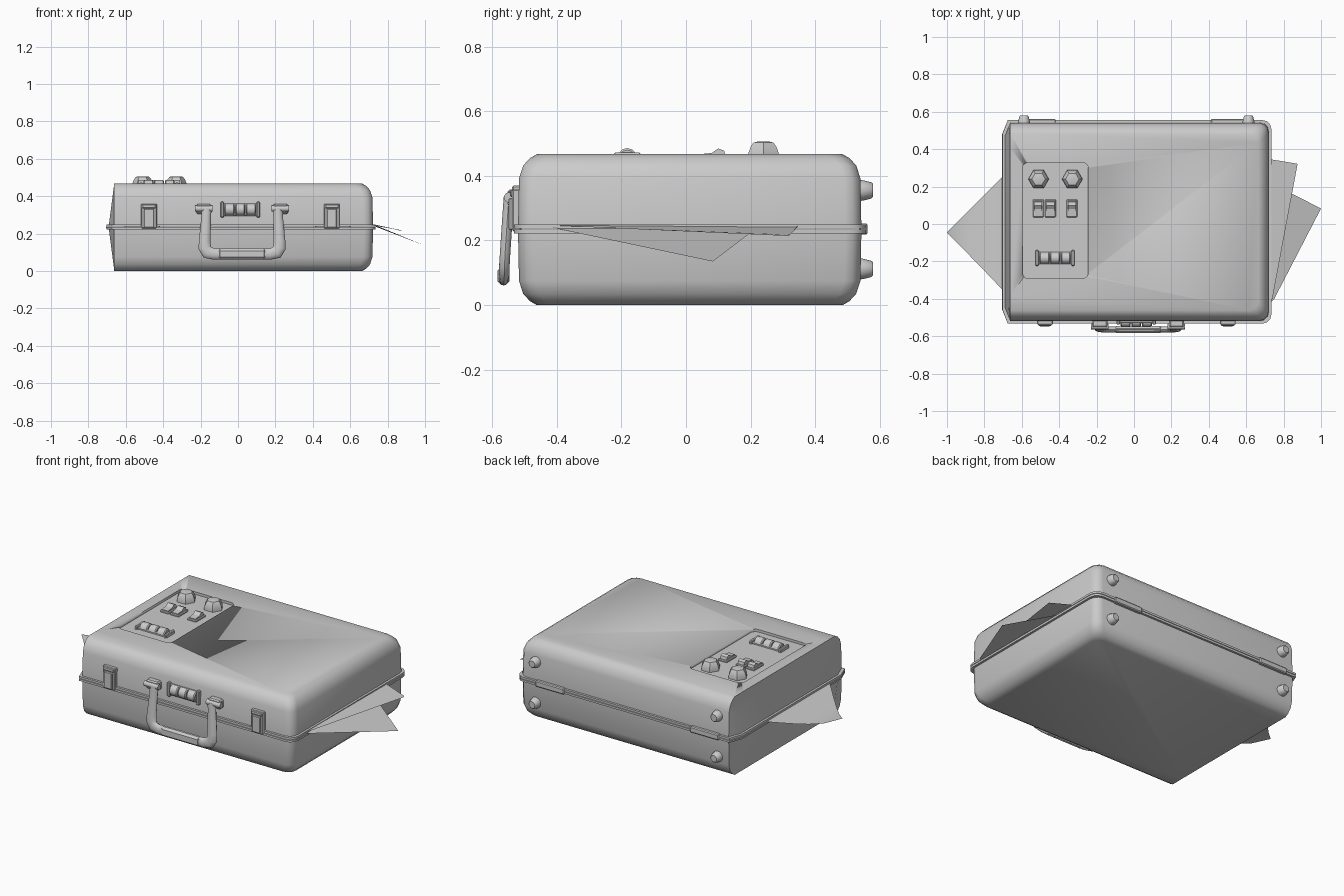
import bpy, bmesh, math
from mathutils import Vector, Matrix

if "Cube" in bpy.data.objects:
    bpy.data.objects.remove(bpy.data.objects["Cube"])

grey = bpy.data.materials.new("plain_grey")
grey.diffuse_color = (0.6, 0.6, 0.6, 1)
grey.use_nodes = True
grey.node_tree.nodes["Principled BSDF"].inputs["Base Color"].default_value = (0.6, 0.6, 0.6, 1)


def finish(name, bm, angle=40):
    bmesh.ops.recalc_face_normals(bm, faces=bm.faces)
    mesh = bpy.data.meshes.new(name)
    bm.to_mesh(mesh)
    bm.free()
    mesh.materials.append(grey)
    obj = bpy.data.objects.new(name, mesh)
    bpy.context.collection.objects.link(obj)
    bpy.ops.object.select_all(action="DESELECT")
    obj.select_set(True)
    bpy.context.view_layer.objects.active = obj
    bpy.ops.object.shade_smooth_by_angle(angle=math.radians(angle))
    return obj


def loft(name, rings, angle=40, closed=False):
    """Skin a list of equal-length rings; cap the ends unless closed."""
    bm = bmesh.new()
    vs = [[bm.verts.new(p) for p in ring] for ring in rings]
    for a, b in zip(vs, vs[1:] + (vs[:1] if closed else [])):
        for i in range(len(a)):
            j = (i + 1) % len(a)
            bm.faces.new((a[i], a[j], b[j], b[i]))
    if not closed:
        bm.faces.new(vs[0])
        bm.faces.new(vs[-1])
    return finish(name, bm, angle)


def box(name, x, y, z, bevel=0.004):
    bm = bmesh.new()
    bmesh.ops.create_cube(bm, size=1)
    for v in bm.verts:
        v.co = [(r[0] + r[1]) / 2 + c * (r[1] - r[0]) for r, c in zip((x, y, z), v.co)]
    if bevel:
        bmesh.ops.bevel(bm, geom=bm.edges[:], offset=bevel, segments=1, affect="EDGES")
    return finish(name, bm, 30)


def lathe(name, profile, sides, matrix, angle=40):
    """Rings from (radius, height) pairs around local z."""
    return loft(name, [[matrix @ Vector((r * math.cos(math.tau * i / sides),
                                         r * math.sin(math.tau * i / sides), h))
                        for i in range(sides)] for r, h in profile], angle)


def rounded_rect(x0, x1, y0, y1, z, r, steps=4):
    pts = []
    for k, (cx, cy) in enumerate(((x1 - r, y1 - r), (x0 + r, y1 - r),
                                  (x0 + r, y0 + r), (x1 - r, y0 + r))):
        for s in range(steps + 1):
            a = math.pi / 2 * (k + s / steps)
            pts.append((cx + r * math.cos(a), cy + r * math.sin(a), z))
    return pts


def case_ring(z, inset):
    """Outline with rounded right-hand corners and a faceted, bulging left-hand end."""
    y0, y1, x1, r = -0.52 + inset, 0.543 - inset, 0.722 - inset, 0.05
    xl = -0.692 + 0.03 * abs(z - 0.235) / 0.23 + min(inset, 0)
    xc = -0.662 + min(inset, 0)
    pts = [(xc, y1, z), (xl, y1 - 0.075, z), (xl, y0 + 0.075, z), (xc, y0, z)]
    for cy, start in ((y0 + r, -90), (y1 - r, 0)):
        for s in range(4):
            a = math.radians(start + 30 * s)
            pts.append((x1 - r + r * math.cos(a), cy + r * math.sin(a), z))
    return pts


# Case shells and the rim between them
shell = [(0.0, 0.058), (0.012, 0.037), (0.035, 0.016), (0.075, 0.003), (0.228, 0.0)]
loft("case_base", [case_ring(z, i) for z, i in shell])
lid = loft("case_lid", [case_ring(0.467 - z, i) for z, i in shell])
for name, z0, z1 in (("lower_rim", 0.222, 0.234), ("upper_rim", 0.237, 0.249)):
    loft(name, [case_ring(z0, -0.013), case_ring(z1, -0.013)])

# Recessed control panel cut into the lid
cutter = loft("panel_cutter", [rounded_rect(-0.597, -0.245, -0.29, 0.328, z, 0.03)
                               for z in (0.452, 0.5)])
cutter.hide_render = True
cutter.hide_set(True)
cut = lid.modifiers.new("panel_recess", "BOOLEAN")
cut.object, cut.operation, cut.solver = cutter, "DIFFERENCE", "EXACT"

# Hexagonal domed knobs
for n, x in enumerate((-0.51, -0.33)):
    lathe(f"knob_{n + 1}", [(0.055, 0.445), (0.055, 0.468), (0.046, 0.49), (0.036, 0.503),
                            (0.022, 0.506)], 6, Matrix.Translation((x, 0.24, 0)), 35)

# Rocker switches: a frame and a tilted rocker
for n, x in enumerate((-0.512, -0.447, -0.332)):
    box(f"switch_frame_{n + 1}", (x - 0.029, x + 0.029), (0.036, 0.132), (0.445, 0.462))
    loft(f"switch_rocker_{n + 1}", [[(x + s * 0.021, y, z) for y, z in (
        (0.042, 0.455), (0.042, 0.467), (0.08, 0.471), (0.1, 0.485), (0.118, 0.478),
        (0.124, 0.455))] for s in (-1, 1)], 20)


def number_lock(name, cx, matrix):
    """Three faceted wheels between end blocks on a plate; local z points outward."""
    def place(obj):
        obj.data.transform(matrix)
    place(box(name + "_plate", (cx - 0.1, cx + 0.1), (-0.033, 0.033), (-0.012, 0.008)))
    for s in (-1, 1):
        e = cx + s * 0.096
        place(box(f"{name}_end_{'right' if s < 0 else 'left'}",
                  (e - 0.009, e + 0.009), (-0.042, 0.042), (-0.012, 0.016)))
    spin = Matrix.Rotation(math.pi / 2, 4, "Y")
    for k in (-1, 0, 1):
        wheel = lathe(f"{name}_wheel_{k + 2}", [(0.026, -0.026), (0.032, -0.021),
                      (0.032, 0.021), (0.026, 0.026)], 12,
                      Matrix.Translation((cx + k * 0.057, 0, -0.002)) @ spin, 35)
        place(wheel)


number_lock("panel_lock", 0, Matrix.Translation((-0.422, -0.182, 0.456)))
number_lock("front_lock", 0, Matrix.Translation((0.012, -0.522, 0.328))
            @ Matrix.Rotation(math.pi / 2, 4, "X"))

# Front latches
for side, x in (("right", -0.476), ("left", 0.502)):
    box(f"latch_plate_{side}", (x - 0.042, x + 0.042), (-0.538, -0.51), (0.228, 0.358))
    box(f"latch_tab_{side}", (x - 0.027, x + 0.027), (-0.549, -0.53), (0.232, 0.332))
    box(f"latch_catch_{side}", (x - 0.036, x + 0.036), (-0.545, -0.51), (0.335, 0.356))

# Carrying handle: a flattened U swept along a path
hx = 0.022
path = [(-0.19, 0.335, -0.548), (-0.193, 0.28, -0.552), (-0.2, 0.16, -0.56),
        (-0.2, 0.125, -0.562), (-0.186, 0.1, -0.563), (-0.15, 0.09, -0.564)]
path = [Vector((x, y, z)) for x, z, y in path]
path += [Vector((-p.x, p.y, p.z)) for p in reversed(path)]
widths = [0.026, 0.026, 0.031, 0.034, 0.035, 0.03]
widths += widths[::-1]
rings = []
for i, p in enumerate(path):
    t = path[min(i + 1, len(path) - 1)] - path[max(i - 1, 0)]
    side = Vector((-t.z, 0, t.x)).normalized()
    rings.append([p + side * widths[i] * math.cos(a) + Vector((hx, 0.017 * math.sin(a), 0))
                  for a in (math.tau * k / 10 for k in range(10))])
loft("handle", rings, 50)
box("handle_grip", (hx - 0.13, hx + 0.13), (-0.583, -0.546), (0.062, 0.119), 0.012)
for side, s in (("right", -1), ("left", 1)):
    x = hx + s * 0.205
    box(f"handle_mount_{side}", (x - 0.04, x + 0.04), (-0.552, -0.51), (0.305, 0.358), 0.007)
    lathe(f"handle_pin_{side}", [(0.016, -0.047), (0.016, 0.047)], 10,
          Matrix.Translation((x, -0.548, 0.333)) @ Matrix.Rotation(math.pi / 2, 4, "Y"))

# Rear feet and hinge strips
for side, x in (("right", -0.588), ("left", 0.612)):
    for level, z in (("lower", 0.112), ("upper", 0.355)):
        lathe(f"foot_{level}_{side}", [(0.034, 0.53), (0.031, 0.55), (0.025, 0.574), (0.02, 0.579)],
              12, Matrix.Translation((x, 0, z)) @ Matrix.Rotation(-math.pi / 2, 4, "X"))
    h = x + (0.075 if x < 0 else -0.105)
    box(f"hinge_{side}", (h - 0.095, h + 0.095), (0.535, 0.562), (0.218, 0.253), 0.005)


# Loose paper sheets caught in the seam
def sheet(name, faces):
    bm = bmesh.new()
    for f in faces:
        bm.faces.new([bm.verts.new(p) for p in f])
    bmesh.ops.remove_doubles(bm, verts=bm.verts, dist=0.0001)
    finish(name, bm)


curl = [(-0.66, 0.295, -0.395, 0.243), (-0.705, 0.25, -0.35, 0.238), (-0.8, 0.155, -0.25, 0.216),
        (-0.87, 0.085, -0.178, 0.204), (-0.93, 0.025, -0.117, 0.203), (-1.0, -0.043, -0.046, 0.224)]
sheet("paper_right", [[(a[0], a[1], a[3]), (a[0], a[2], a[3]), (b[0], b[2], b[3]), (b[0], b[1], b[3])]
                      for a, b in zip(curl, curl[1:])])
sheet("paper_left_upper", [[(0.7, -0.42, 0.247), (0.74, -0.4, 0.246), (0.874, 0.318, 0.214),
                            (0.87, 0.323, 0.218), (0.735, 0.345, 0.246), (0.7, 0.35, 0.247)]])
sheet("paper_left_lower", [[(0.72, -0.43, 0.243), (0.75, -0.4, 0.238), (1.0, 0.083, 0.135),
                            (0.72, 0.225, 0.243)]])
